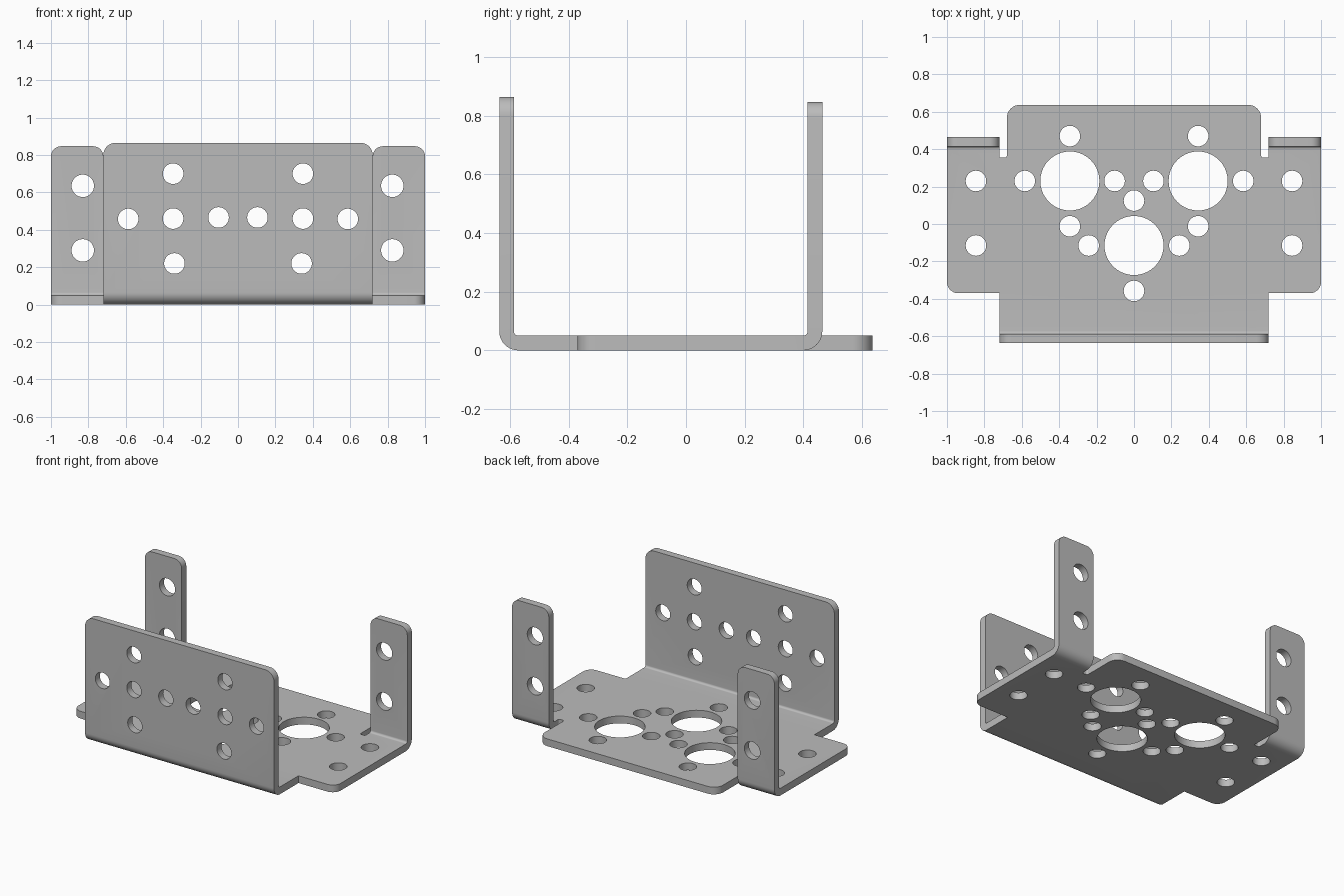
import bpy, bmesh
from math import cos, sin, pi
from mathutils import Vector

if "Cube" in bpy.data.objects:
    bpy.data.objects.remove(bpy.data.objects["Cube"], do_unlink=True)

T = 0.05                  # sheet thickness
R = 0.065                 # outer bend radius
FRONT, BACK = -0.637, 0.465   # outer faces of the folded walls
HALF = 0.72               # half width of the front wall
HOLE, TAB_HOLE, BORE = 0.055, 0.06, 0.158


def circle(x, y, r, n=40):
    return [(x + r * cos(2 * pi * i / n), y + r * sin(2 * pi * i / n)) for i in range(n)]


def rounded(corners, n=8):
    """Outline from (x, y, radius) right-angle corners."""
    out = []
    for i, (x, y, r) in enumerate(corners):
        if r == 0:
            out.append((x, y))
            continue
        p = Vector((x, y))
        a = (Vector(corners[i - 1][:2]) - p).normalized() * r
        b = (Vector(corners[(i + 1) % len(corners)][:2]) - p).normalized() * r
        for k in range(n + 1):
            t = k / n * pi / 2
            out.append(tuple(p + a * (1 - sin(t)) + b * (1 - cos(t))))
    return out


def mirrored(half):
    return half + [(-x, y, r) for x, y, r in reversed(half)]


def both_sides(points):
    return [(s * x, y, r) for x, y, r in points for s in (1, -1)]


def add_sheet(bm, loops, place, depth):
    """Fill an outline with its holes and extrude it by the depth vector."""
    edges = []
    for loop in loops:
        vs = [bm.verts.new(place(u, v)) for u, v in loop]
        edges += [bm.edges.new((vs[i - 1], vs[i])) for i in range(len(vs))]
    fill = bmesh.ops.triangle_fill(bm, edges=edges, use_beauty=True)["geom"]
    faces = [f for f in fill if isinstance(f, bmesh.types.BMFace)]
    new = bmesh.ops.extrude_face_region(bm, geom=faces)["geom"]
    bmesh.ops.translate(bm, vec=depth, verts=[v for v in new if isinstance(v, bmesh.types.BMVert)])


def add_wall(bm, x0, x1, y_out, side, top, corner, holes):
    """Upright flange with its bend; side is -1 for front, 1 for back."""
    outline = rounded([(x0, R, 0), (x1, R, 0), (x1, top, corner), (x0, top, corner)])
    add_sheet(bm, [outline] + [circle(*h) for h in holes],
              lambda u, v: (u, y_out, v), (0, -side * T, 0))
    axis = y_out - side * R
    angles = [i / 10 * pi / 2 for i in range(11)]
    arc = [(axis + side * R * sin(a), R - R * cos(a)) for a in angles]
    arc += [(axis + side * (R - T) * sin(a), R - (R - T) * cos(a)) for a in reversed(angles)]
    add_sheet(bm, [arc], lambda u, v: (x0, u, v), (x1 - x0, 0, 0))


bm = bmesh.new()

# Base plate with relief slots, three large bores and screw holes
base = mirrored([
    (HALF, FRONT + R, 0), (HALF, -0.37, 0), (1, -0.37, 0.06), (1, BACK - R, 0),
    (HALF, BACK - R, 0), (HALF, 0.355, 0.01), (0.68, 0.355, 0.01), (0.68, 0.637, 0.07)])
base_holes = both_sides([
    (0.343, 0.23, BORE), (0.343, 0.47, HOLE), (0.584, 0.23, HOLE), (0.104, 0.23, HOLE),
    (0.343, -0.012, HOLE), (0.242, -0.115, HOLE), (0.845, 0.23, HOLE), (0.845, -0.115, HOLE)])
base_holes += [(0, -0.115, BORE), (0, 0.125, HOLE), (0, -0.358, HOLE)]
add_sheet(bm, [rounded(base)] + [circle(*h) for h in base_holes],
          lambda u, v: (u, v, 0), (0, 0, T))

# Wide front wall
add_wall(bm, -HALF, HALF, FRONT, -1, 0.865, 0.065, both_sides([
    (0.347, 0.70, HOLE), (0.587, 0.458, HOLE), (0.347, 0.46, HOLE),
    (0.104, 0.466, HOLE), (0.34, 0.22, HOLE)]))

# Two narrow back tabs
for x0, x1, hx in ((HALF, 1, 0.825), (-1, -HALF, -0.83)):
    add_wall(bm, x0, x1, BACK, 1, 0.847, 0.055,
             [(hx, 0.635, TAB_HOLE), (hx, 0.29, TAB_HOLE)])

# Remove the paired faces inside the joints and weld into one sheet
shared = {}
for f in bm.faces:
    key = tuple(round(c, 4) + 0.0 for c in f.calc_center_median())
    shared.setdefault(key, []).append(f)
inner = [f for group in shared.values() if len(group) > 1 for f in group]
bmesh.ops.delete(bm, geom=inner, context="FACES")
bmesh.ops.remove_doubles(bm, verts=bm.verts, dist=0.0002)
bmesh.ops.dissolve_limit(bm, angle_limit=0.01, verts=bm.verts, edges=bm.edges)
bmesh.ops.recalc_face_normals(bm, faces=bm.faces)

mesh = bpy.data.meshes.new("folded_bracket")
bm.to_mesh(mesh)
bm.free()
bracket = bpy.data.objects.new("folded_bracket", mesh)
bpy.context.collection.objects.link(bracket)

# Plain grey metal
grey = bpy.data.materials.new("metal_grey")
grey.use_nodes = True
color = (0.5, 0.5, 0.5, 1)
grey.diffuse_color = color
grey.node_tree.nodes["Principled BSDF"].inputs["Base Color"].default_value = color
mesh.materials.append(grey)

bpy.ops.object.select_all(action="DESELECT")
bracket.select_set(True)
bpy.context.view_layer.objects.active = bracket
bpy.ops.object.shade_smooth_by_angle(angle=0.6)
